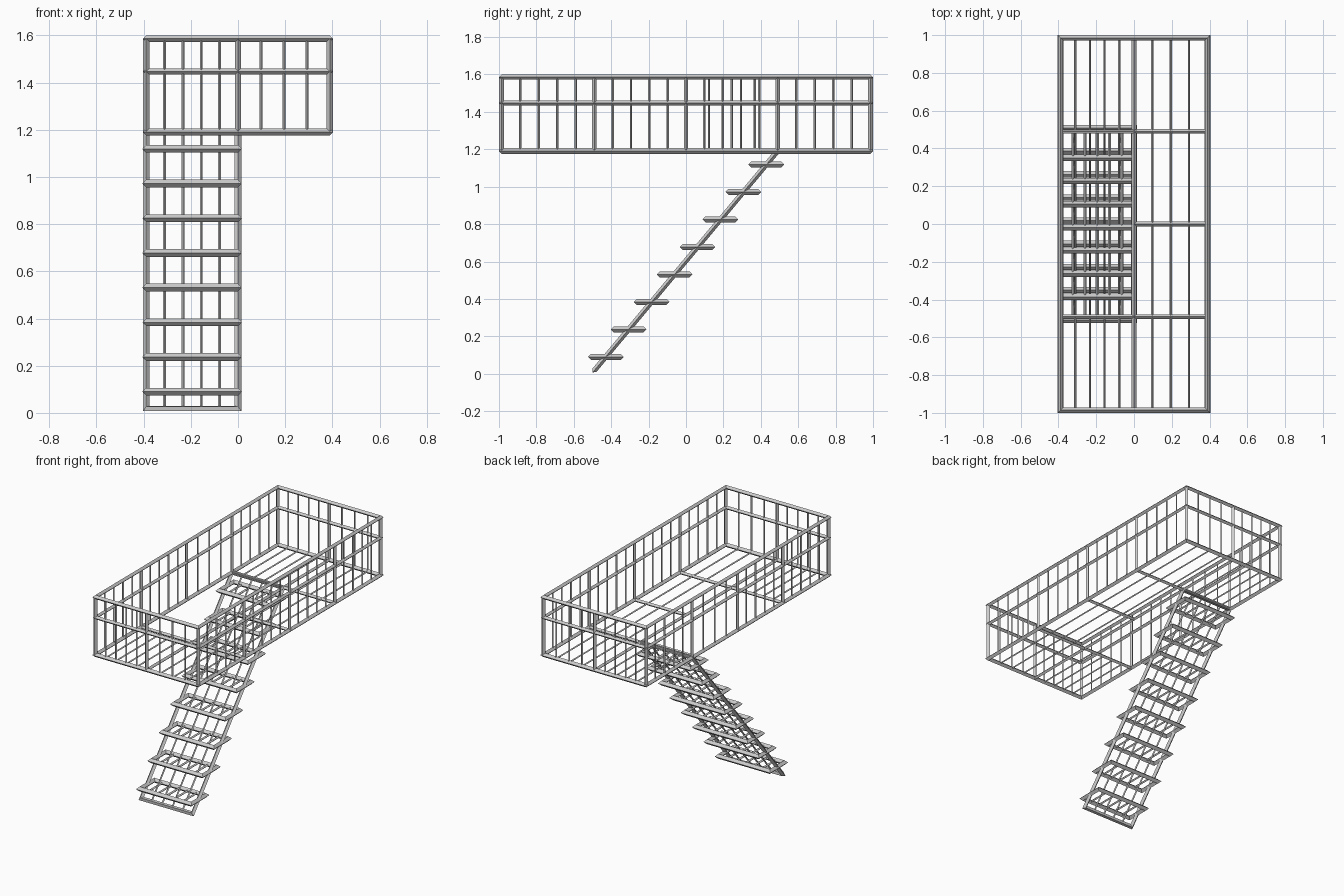
import bpy, bmesh, math
from mathutils import Vector, Matrix

if "Cube" in bpy.data.objects:
    bpy.data.objects.remove(bpy.data.objects["Cube"])

X, Y = 0.389, 0.986               # platform half sizes (bar centre lines)
Z0, ZM, Z1 = 1.191, 1.447, 1.586  # floor, middle rail, top rail
S = 0.49                          # half length of the stair opening
R, T = 0.014, 0.006               # heavy and thin bar radius


def finish(name, bm):
    bmesh.ops.recalc_face_normals(bm, faces=bm.faces)
    me = bpy.data.meshes.new(name)
    bm.to_mesh(me)
    bm.free()
    ob = bpy.data.objects.new(name, me)
    bpy.context.collection.objects.link(ob)
    return ob


# Straight four-sided bar with its edges pointing out (diamond section)
def bar(bm, p, q, r):
    p, q = Vector(p), Vector(q)
    d = (q - p).normalized()
    u = Vector((0, 1, 0)) if abs(d.x) > 0.9 else Vector((1, 0, 0))
    v = d.cross(u)
    ends = [[bm.verts.new(c + o * r) for o in (u, v, -u, -v)] for c in (p, q)]
    for i in range(4):
        j = (i + 1) % 4
        bm.faces.new((ends[0][i], ends[0][j], ends[1][j], ends[1][i]))
    bm.faces.new(ends[0])
    bm.faces.new(ends[1])


# Mitred rectangular frame with diamond section, lying in the plane of matrix m
def frame(bm, m, a, b, r):
    rings = []
    for sx, sy in ((1, 1), (-1, 1), (-1, -1), (1, -1)):
        rings.append([bm.verts.new(m @ Vector((sx * (a + o), sy * (b + o), h)))
                      for o, h in ((r, 0), (0, r), (-r, 0), (0, -r))])
    for k in range(4):
        A, B = rings[k], rings[(k + 1) % 4]
        for i in range(4):
            j = (i + 1) % 4
            bm.faces.new((A[i], A[j], B[j], B[i]))


def inner(a, b, n):
    return [a + (b - a) * i / n for i in range(1, n)]


# Rails around the platform
for name, z, r in (("floor_frame", Z0, 0.015), ("middle_rail", ZM, 0.013), ("top_rail", Z1, R)):
    bm = bmesh.new()
    frame(bm, Matrix.Translation((0, 0, z)), X, Y, r)
    finish(name, bm)

# Posts
bm = bmesh.new()
for x in (-X, X):
    for y in (-Y, -S, 0, S, Y):
        bar(bm, (x, y, Z0), (x, y, Z1), R if abs(y) == Y else 0.012)
for y in (-Y, Y):
    bar(bm, (0, y, Z0), (0, y, Z1), 0.012)
finish("railing_posts", bm)

# Balusters
bm = bmesh.new()
cross = inner(-X, 0, 5) + inner(0, X, 4)
for y in (-Y, Y):
    for x in cross:
        bar(bm, (x, y, Z0), (x, y, Z1), T)
for x in (-X, X):
    for a, b in ((-Y, -S), (-S, 0), (0, S), (S, Y)):
        for y in inner(a, b, 4 if (x < 0 and a == 0) else 5):
            bar(bm, (x, y, Z0), (x, y, Z1), T)
finish("railing_balusters", bm)

# Floor beams and grating around the stair opening
bm = bmesh.new()
bar(bm, (0, -Y, Z0), (0, Y, Z0), 0.012)
for y in (-S, S):
    bar(bm, (-X, y, Z0), (X, y, Z0), 0.012)
bar(bm, (0, 0, Z0), (X, 0, Z0), 0.012)
finish("floor_beams", bm)
bm = bmesh.new()
for x in cross:
    if x > 0:
        bar(bm, (x, -Y, Z0), (x, Y, Z0), T)
    else:
        for s in (-1, 1):
            bar(bm, (x, s * S, Z0), (x, s * Y, Z0), T)
finish("floor_grating", bm)

# Sloping stair frame with slats
z_low = 0.018
rise, run = Z0 - z_low, 2 * S
slope = Matrix.Translation((-X / 2, 0, (Z0 + z_low) / 2)) @ Matrix.Rotation(math.atan2(rise, run), 4, 'X')
bm = bmesh.new()
half = math.hypot(rise, run) / 2
frame(bm, slope, X / 2, half, R)
for x in inner(-X / 2, X / 2, 5):
    bar(bm, slope @ Vector((x, -half, 0)), slope @ Vector((x, half, 0)), T)
finish("stair_frame", bm)

# Treads
for i in range(8):
    y, z = -0.429 + i * 0.1226, 0.09 + i * 0.147
    bm = bmesh.new()
    frame(bm, Matrix.Translation((-X / 2, y, z)), X / 2, 0.079, 0.0165)
    for x in inner(-X, 0, 6):
        bar(bm, (x, y - 0.079, z), (x, y + 0.079, z), 0.008)
    finish("stair_tread_%d" % (i + 1), bm)
